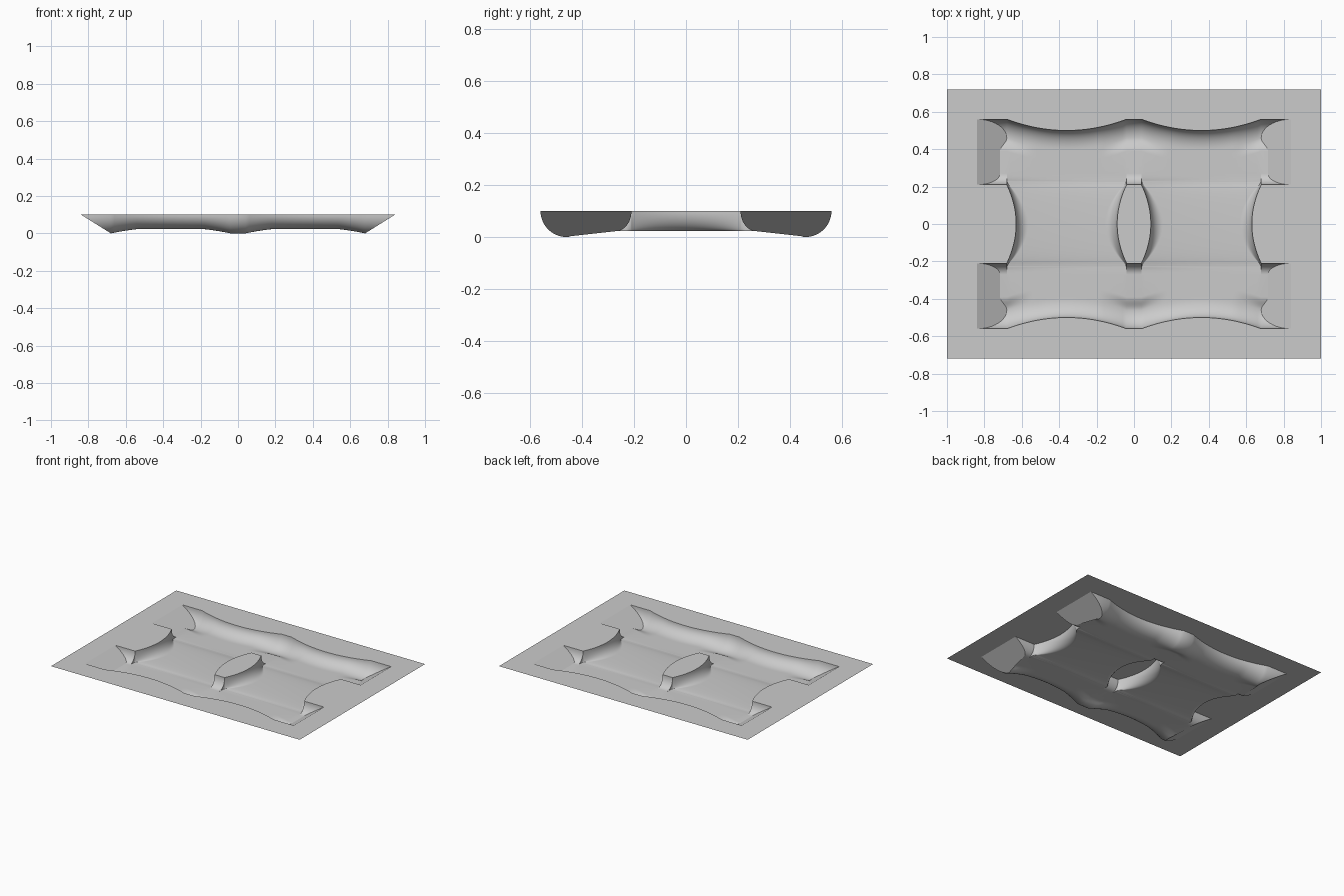
import bpy, bmesh
from math import sin, cos, pi, sqrt

if "Cube" in bpy.data.objects:
    bpy.data.objects.remove(bpy.data.objects["Cube"], do_unlink=True)

TOP, FLOOR = 0.10, 0.0225      # sheet height, recess floor height
WAIST, END = 0.04, 0.68        # x limits of each pocket
MID = (WAIST + END) / 2
RIM, INNER, FOOT = 0.56, 0.21, 0.27
STEPS = 12

grey = bpy.data.materials.new("plain grey")
grey.use_nodes = True
grey.diffuse_color = (0.6, 0.6, 0.6, 1)
grey.node_tree.nodes["Principled BSDF"].inputs["Base Color"].default_value = (0.6, 0.6, 0.6, 1)


def arch(x):
    """0 at both ends of a pocket, 1 at its middle."""
    return max(0, 1 - ((x - MID) / (MID - WAIST)) ** 2)


def rim(x):
    return RIM - 0.06 * arch(x)


def inner_z(y):
    """Height of the rounded wall at the inner side of the channel."""
    if y <= INNER:
        return TOP
    return TOP - (TOP - FLOOR) * sqrt(max(0, 1 - ((FOOT - y) / (FOOT - INNER)) ** 2))


# y stations of the rounded inner wall, from foot to top
INNER_YS = [FOOT - (FOOT - INNER) * sin(pi / 2 * i / STEPS) for i in range(STEPS + 1)]


def section(x, inner_wall):
    """(y, z) points of the channel, from the outer rim to the inner side."""
    out, low = rim(x), min(FLOOR, 0.033 * arch(x))
    pts = []
    for i in range(STEPS + 1):
        a = pi / 2 * i / STEPS
        pts.append((out - 0.1 * (1 - cos(a)), TOP - (TOP - low) * sin(a)))
    for i in range(1, 9):
        t = i / 8
        pts.append((out - 0.1 - 0.07 * t, low + (FLOOR - low) * (1 - cos(pi * t)) / 2))
    if inner_wall:
        pts += [(y, inner_z(y)) for y in INNER_YS]
    else:
        pts.append((FOOT, FLOOR))
    return pts


def ramp_x(z):
    return END + 1.6 * z


def island_x(y):
    """Top edge of the central island."""
    return WAIST + 0.05 * max(0, 1 - (y / INNER) ** 2)


def pocket_row(y):
    """Floor between two islands, with a flared wall at each end."""
    width = 0.065 * max(0.02, 1 - (y / 0.23) ** 2)
    x0, z0 = island_x(y), inner_z(y)
    half = []
    for i in range(STEPS + 1):
        a = pi / 2 * i / STEPS
        half.append((x0 + width * (1 - cos(a)), y, z0 - (z0 - FLOOR) * sin(a)))
    return half + [(2 * MID - x, y, z) for x, y, z in reversed(half)]


def loft(bm, rows):
    grid = [[bm.verts.new(p) for p in row] for row in rows]
    for r, s in zip(grid, grid[1:]):
        for i in range(len(r) - 1):
            bm.faces.new((r[i], r[i + 1], s[i + 1], s[i]))


def finish(name, bm, smooth=False):
    """Turn faces upward, then mirror the quarter to all four corners."""
    bmesh.ops.remove_doubles(bm, verts=bm.verts, dist=0.0001)
    bm.normal_update()
    for f in bm.faces:
        if f.normal.z < 0:
            f.normal_flip()
    mesh = bpy.data.meshes.new(name)
    bm.to_mesh(mesh)
    bm.free()
    mesh.materials.append(grey)
    obj = bpy.data.objects.new(name, mesh)
    bpy.context.collection.objects.link(obj)
    if smooth:
        bpy.ops.object.select_all(action='DESELECT')
        obj.select_set(True)
        bpy.context.view_layer.objects.active = obj
        bpy.ops.object.shade_smooth_by_angle(angle=0.6)
    mod = obj.modifiers.new("four_quarters", 'MIRROR')
    mod.use_axis = (True, True, False)
    return obj


def flat_part(name, pts):
    bm = bmesh.new()
    face = bm.faces.new([bm.verts.new(p) for p in pts])
    bmesh.ops.triangulate(bm, faces=[face])
    finish(name, bm)


# Channels and pocket floors
bm = bmesh.new()
full = section(WAIST, True)
loft(bm, [[(x, y, z) for y, z in full] for x in (0, WAIST)])
xs = [WAIST + (END - WAIST) * i / 32 for i in range(33)]
loft(bm, [[(x, y, z) for y, z in section(x, False)] for x in xs])
loft(bm, [[(END, y, z) for y, z in full], [(ramp_x(z), y, z) for y, z in full]])
wall_ys = [INNER * i / 16 for i in range(17)]
loft(bm, [pocket_row(y) for y in wall_ys + INNER_YS[-2::-1]])
finish("tray_recess", bm, smooth=True)

# Sloped channel ends
flat_part("end_ramps", [(ramp_x(z), y, z) for y, z in full])

# Flat island in the middle
edge = [(island_x(y), y, TOP) for y in wall_ys]
flat_part("centre_island", [(0, 0, TOP)] + edge + [(0, INNER, TOP)])

# Flat sheet around the recess, with the side islands
outline = [(0, 0.72, TOP), (1, 0.72, TOP), (1, 0, TOP)]
outline += [(2 * MID - x, y, z) for x, y, z in edge]
outline += [(ramp_x(TOP), INNER, TOP), (ramp_x(TOP), RIM, TOP)]
outline += [(x, rim(x), TOP) for x in reversed(xs)] + [(0, RIM, TOP)]
flat_part("flat_sheet", outline)
